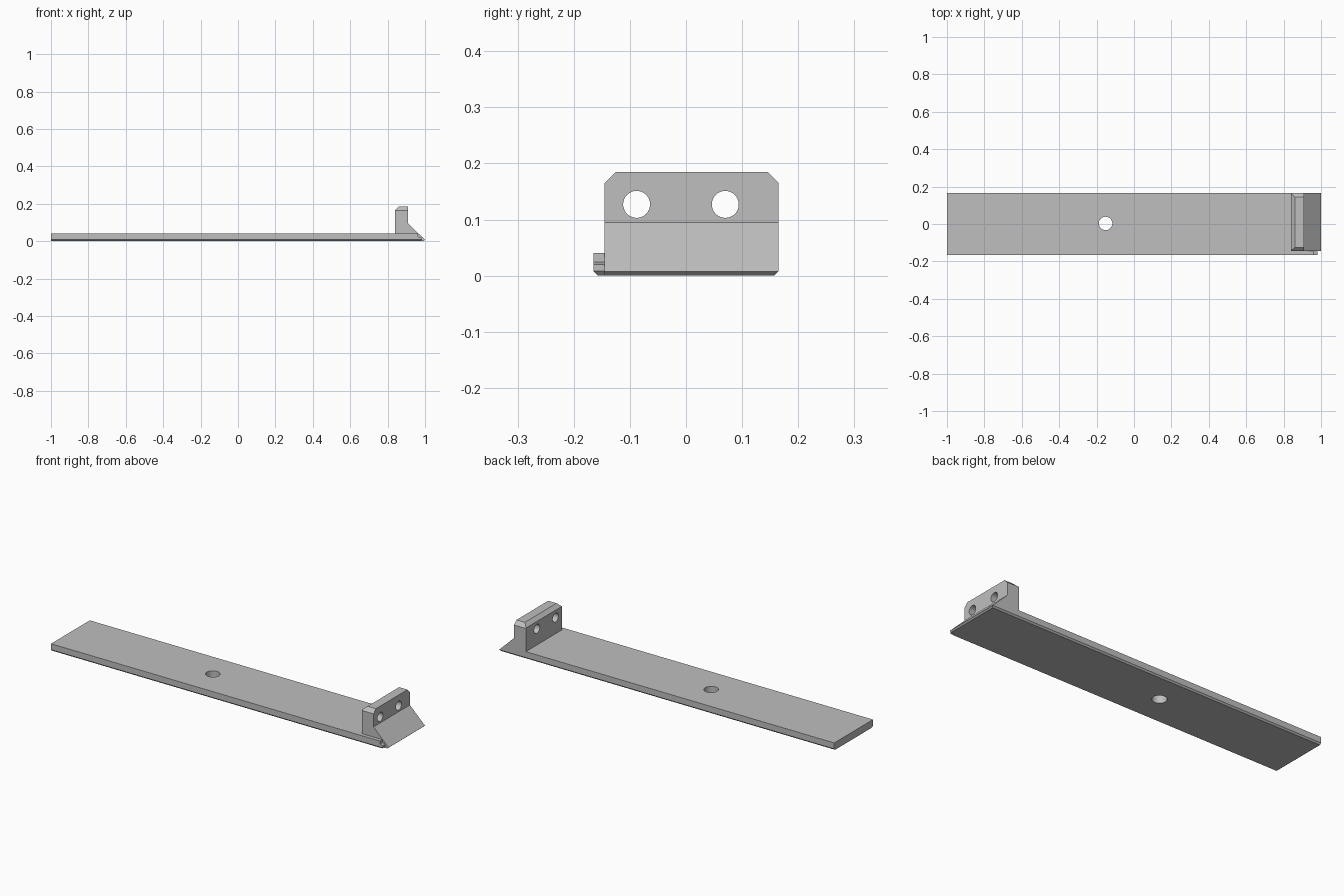
import bpy
from math import radians

cube = bpy.data.objects.get("Cube")
if cube:
    bpy.data.objects.remove(cube)

grey = bpy.data.materials.new("plain_grey")
grey.use_nodes = True
colour = (0.52, 0.52, 0.52, 1)
grey.diffuse_color = colour
grey.node_tree.nodes["Principled BSDF"].inputs["Base Color"].default_value = colour


def add_object(name, verts, faces):
    mesh = bpy.data.meshes.new(name)
    mesh.from_pydata(verts, [], faces)
    obj = bpy.data.objects.new(name, mesh)
    bpy.context.collection.objects.link(obj)
    bpy.context.view_layer.objects.active = obj
    bpy.ops.object.select_all(action='DESELECT')
    obj.select_set(True)
    bpy.ops.object.mode_set(mode='EDIT')
    bpy.ops.mesh.select_all(action='SELECT')
    bpy.ops.mesh.normals_make_consistent(inside=False)
    bpy.ops.object.mode_set(mode='OBJECT')
    return obj


def prism(name, profile, axis, reach=2):
    """Extrude a profile along x (points are y, z) or y (points are x, z)."""
    n = len(profile)
    verts = [(s, a, b) if axis == 'x' else (a, s, b)
             for s in (-reach, reach) for a, b in profile]
    faces = [list(range(n)), list(range(n, 2 * n))]
    faces += [(i, (i + 1) % n, (i + 1) % n + n, i + n) for i in range(n)]
    return add_object(name, verts, faces)


def combine(obj, tool, operation):
    mod = obj.modifiers.new(operation, 'BOOLEAN')
    mod.operation = operation
    mod.solver = 'EXACT'
    mod.object = tool
    bpy.context.view_layer.objects.active = obj
    bpy.ops.object.modifier_apply(modifier=mod.name)
    bpy.data.objects.remove(tool)


def shaped_block(name, side, end):
    """Solid whose outline is 'side' along y and 'end' along x."""
    obj = prism(name, side, 'y')
    combine(obj, prism("cutter", end, 'x'), 'INTERSECT')
    obj.data.materials.clear()
    obj.data.materials.append(grey)
    return obj


def drill(obj, location, radius, rotation=(0, 0, 0)):
    bpy.ops.mesh.primitive_cylinder_add(vertices=48, radius=radius, depth=0.4,
                                        location=location, rotation=rotation)
    combine(obj, bpy.context.object, 'DIFFERENCE')


W, T, C = 0.165, 0.04, 0.008        # half width, thickness, lower chamfer
HEEL, INNER = 0.84, -0.145          # bracket back face, bracket front side

# Long base plate with chamfered lower edges and one hole
plate = shaped_block(
    "base_plate",
    [(-1, -1), (HEEL, -1), (HEEL, 1), (-1, 1)],
    [(C - W, 0), (W - C, 0), (W, C), (W, T), (-W, T), (-W, C)])
drill(plate, (-0.152, 0.003, 0), 0.036)

# Narrow strip of plate beside the bracket, with a stepped tip
rail = shaped_block(
    "plate_side_rail",
    [(HEEL, 0), (0.972, 0), (0.98, C), (0.98, 0.02), (0.963, 0.024),
     (0.963, T), (HEEL, T)],
    [(C - W, -1), (INNER, -1), (INNER, 1), (-W, 1), (-W, C), (C - W, 0)])

# Upright bracket with a ramp, chamfered top and two bolt holes
bracket = shaped_block(
    "end_bracket",
    [(HEEL, 0), (0.992, 0), (1, 0.007), (0.91, 0.095), (0.91, 0.185),
     (0.86, 0.185), (HEEL, 0.167)],
    [(INNER, -1), (W - C, -1), (W - C, 0), (W, C), (W, 0.165),
     (0.145, 0.185), (0.145, 1), (-0.125, 1), (-0.125, 0.185), (INNER, 0.165)])
for y in (-0.088, 0.07):
    drill(bracket, (0.875, y, 0.127), 0.024, (0, radians(90), 0))

# Smooth hole walls, crisp edges
for obj in (plate, rail, bracket):
    bpy.ops.object.select_all(action='DESELECT')
    obj.select_set(True)
    bpy.context.view_layer.objects.active = obj
    bpy.ops.object.shade_smooth_by_angle(angle=radians(20))
